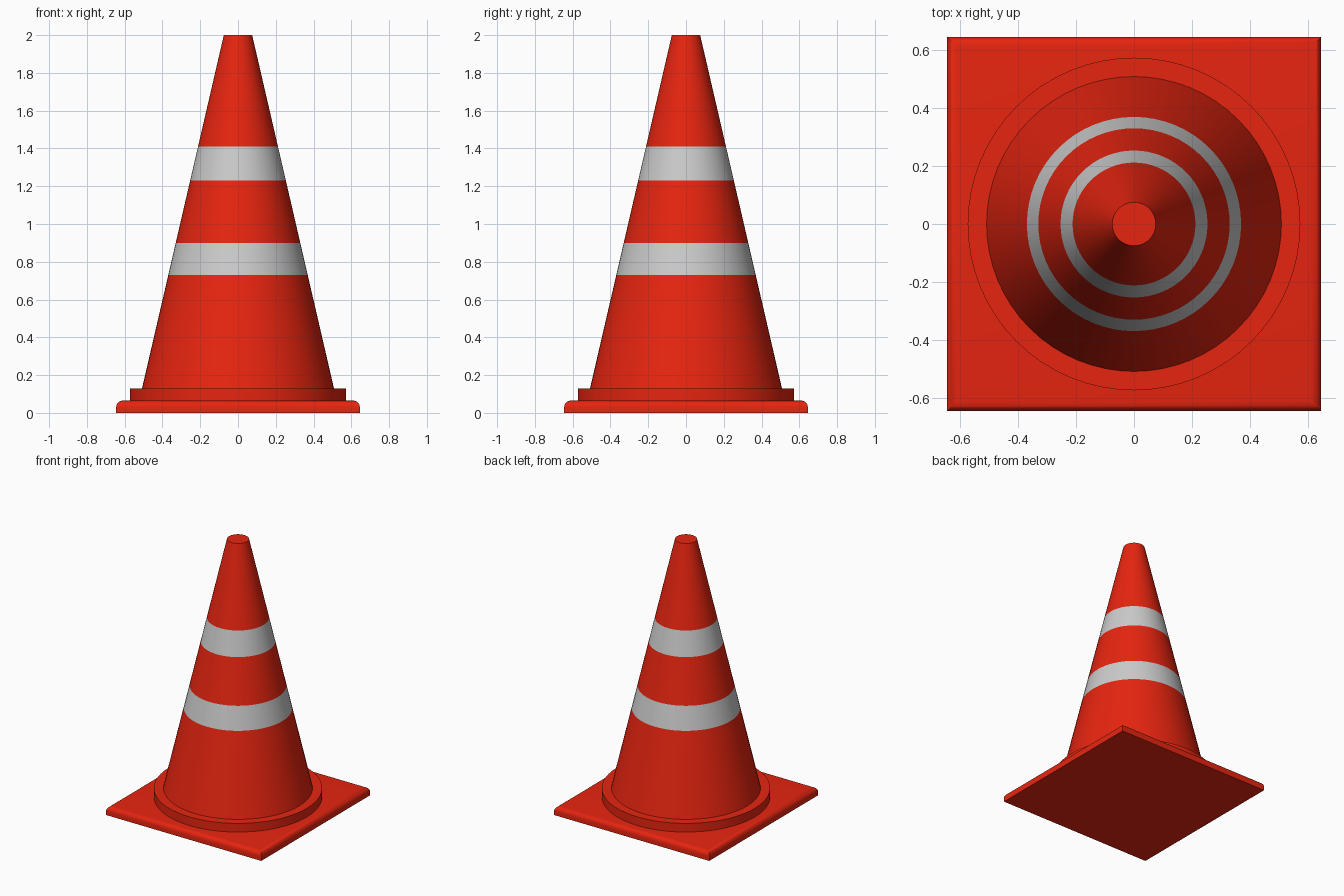
import bpy, bmesh, math

if "Cube" in bpy.data.objects:
    bpy.data.objects.remove(bpy.data.objects["Cube"])


def material(name, rgb):
    mat = bpy.data.materials.new(name)
    mat.diffuse_color = (*rgb, 1)
    mat.use_nodes = True
    mat.node_tree.nodes["Principled BSDF"].inputs["Base Color"].default_value = mat.diffuse_color
    return mat


RED = material("red_plastic", (0.8, 0.018, 0.005))
GREY = material("reflective_grey", (0.58, 0.58, 0.58))


def finish(name, bm, mats):
    bmesh.ops.recalc_face_normals(bm, faces=bm.faces)
    mesh = bpy.data.meshes.new(name)
    bm.to_mesh(mesh)
    bm.free()
    obj = bpy.data.objects.new(name, mesh)
    bpy.context.collection.objects.link(obj)
    for mat in mats:
        mesh.materials.append(mat)
    bpy.ops.object.select_all(action='DESELECT')
    obj.select_set(True)
    bpy.context.view_layer.objects.active = obj
    bpy.ops.object.shade_smooth_by_angle(angle=math.radians(35))
    return obj


def lathe(name, profile, mats, bands=(), sides=64):
    """Capped solid of revolution from (radius, z); bands lists grey sections."""
    bm = bmesh.new()
    rings = [[bm.verts.new((r * math.cos(2 * math.pi * i / sides),
                            r * math.sin(2 * math.pi * i / sides), z))
              for i in range(sides)] for r, z in profile]
    for k, (low, high) in enumerate(zip(rings, rings[1:])):
        for i in range(sides):
            j = (i + 1) % sides
            face = bm.faces.new((low[i], low[j], high[j], high[i]))
            face.material_index = int(k in bands)
    bm.faces.new(rings[0][::-1])
    bm.faces.new(rings[-1])
    return finish(name, bm, mats)


# Square base plate with rounded top edges
bm = bmesh.new()
bmesh.ops.create_cube(bm, size=1)
for v in bm.verts:
    v.co = (v.co.x * 1.29, v.co.y * 1.29, (v.co.z + 0.5) * 0.065)
top_edges = [e for e in bm.edges if all(v.co.z > 0.06 for v in e.verts)]
bmesh.ops.bevel(bm, geom=top_edges, offset=0.035, segments=6,
                profile=0.5, affect='EDGES')
finish("base_plate", bm, [RED])

# Raised round collar
lathe("base_collar", [(0.573, 0.06), (0.573, 0.13)], [RED])


# Tapered body with two reflective bands
def cone_radius(z):
    return 0.508 + (0.075 - 0.508) * (z - 0.13) / 1.87


heights = [0.13, 0.73, 0.90, 1.23, 1.41, 2.0]
lathe("cone_body", [(cone_radius(z), z) for z in heights],
      [RED, GREY], bands=(1, 3))
